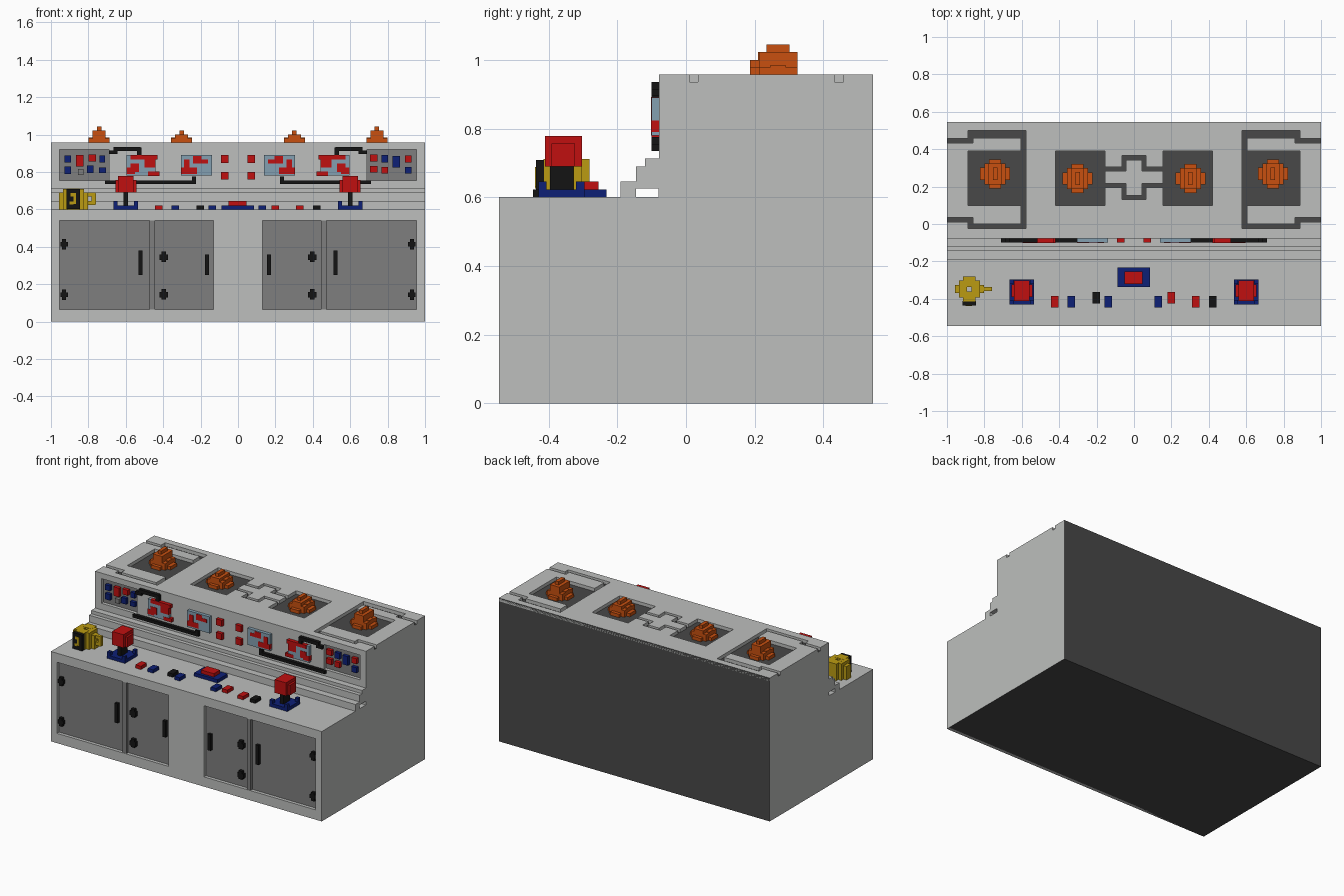
import bpy, bmesh

COL = {
    "light_grey": (0.51, 0.52, 0.51), "door_grey": (0.21, 0.21, 0.21),
    "dark_grey": (0.065, 0.065, 0.065), "black": (0.007, 0.007, 0.007),
    "red": (0.53, 0.005, 0.005), "blue": (0.004, 0.014, 0.18),
    "yellow": (0.50, 0.33, 0.006), "orange": (0.58, 0.08, 0.005),
    "screen_blue": (0.23, 0.35, 0.44),
}
NAMES = list(COL)
MATS = []
for n, c in COL.items():
    m = bpy.data.materials.new(n)
    m.diffuse_color = (*c, 1)
    MATS.append(m)
V = 0.022  # thickness of one layer


def finish(bm, name):
    me = bpy.data.meshes.new(name)
    bm.to_mesh(me)
    bm.free()
    for m in MATS:
        me.materials.append(m)
    ob = bpy.data.objects.new(name, me)
    bpy.context.collection.objects.link(ob)
    return ob


def face(bm, pts, mat):
    f = bm.faces.new([bm.verts.new(p) for p in pts])
    f.material_index = NAMES.index(mat)
    return f


def boxes(name, items):
    """items: (x0, x1, y0, y1, z0, z1, colour)"""
    bm = bmesh.new()
    for x0, x1, y0, y1, z0, z1, mat in items:
        r = bmesh.ops.create_cube(bm, size=1)
        for v in r["verts"]:
            v.co = ((x0 + x1) / 2 + v.co.x * (x1 - x0), (y0 + y1) / 2 + v.co.y * (y1 - y0),
                    (z0 + z1) / 2 + v.co.z * (z1 - z0))
            for f in v.link_faces:
                f.material_index = NAMES.index(mat)
    return finish(bm, name)


def mir(items):
    return items + [(-i[1], -i[0]) + tuple(i[2:]) for i in items]


def recessed_layer(name, rect, holes, place, floor_mat):
    """Raised sheet with rectangular recesses; place(u, v, height) gives the 3D point."""
    u0, u1, v0, v1 = rect
    us = sorted({u0, u1} | {h[i] for h in holes for i in (0, 1)})
    vs = sorted({v0, v1} | {h[i] for h in holes for i in (2, 3)})

    def height(i, j):
        if not (0 <= i < len(us) - 1 and 0 <= j < len(vs) - 1):
            return 0
        u, v = (us[i] + us[i + 1]) / 2, (vs[j] + vs[j + 1]) / 2
        return 0 if any(h[0] < u < h[1] and h[2] < v < h[3] for h in holes) else V

    bm = bmesh.new()
    for i in range(len(us) - 1):
        for j in range(len(vs) - 1):
            a, b, c, d = us[i], us[i + 1], vs[j], vs[j + 1]
            h = height(i, j)
            face(bm, [place(a, c, h), place(b, c, h), place(b, d, h), place(a, d, h)],
                 "light_grey" if h else floor_mat)
            if h:
                for di, dj, p, q in ((-1, 0, (a, d), (a, c)), (1, 0, (b, c), (b, d)),
                                     (0, -1, (a, c), (b, c)), (0, 1, (b, d), (a, d))):
                    if height(i + di, j + dj) == 0:
                        face(bm, [place(*p, 0), place(*q, 0), place(*q, h), place(*p, h)], "light_grey")
    bmesh.ops.remove_doubles(bm, verts=bm.verts, dist=1e-5)
    bmesh.ops.dissolve_limit(bm, angle_limit=0.01, verts=bm.verts, edges=bm.edges, delimit={'MATERIAL'})
    return finish(bm, name)


# cabinet core: extruded side profile, open where a recessed layer covers it
prof = [(-0.523, 0), (0.545, 0), (0.545, 0.935), (-0.056, 0.935), (-0.056, 0.712), (-0.12, 0.712),
        (-0.12, 0.69), (-0.145, 0.69), (-0.145, 0.625), (-0.08, 0.625), (-0.08, 0.6), (-0.523, 0.6)]
bm = bmesh.new()
for s in (-1, 1):
    face(bm, [(s, y, z) for y, z in (prof if s > 0 else prof[::-1])], "light_grey")
for k, (p, q) in enumerate(zip(prof, prof[1:] + prof[:1])):
    if k in (0, 1, 2, 3, 11):
        continue
    face(bm, [(-1, *p), (-1, *q), (1, *q), (1, *p)], "light_grey")
# underside and back, each with a dark inset panel
for pts in ([(-1, -0.545, 0), (-1, 0.545, 0), (1, 0.545, 0), (1, -0.545, 0)],
            [(1, 0.545, 0), (-1, 0.545, 0), (-1, 0.545, 0.957), (1, 0.545, 0.957)]):
    f = face(bm, pts, "light_grey")
    bmesh.ops.inset_region(bm, faces=[f], thickness=V, use_boundary=True)
    f.material_index = NAMES.index("dark_grey")
finish(bm, "cabinet_core")
boxes("deck_step", [(-1, 1, -0.19, -0.145, 0.6, 0.645, "light_grey")])

# roof with beacon pits and channel grooves
roof = mir([
    (0.604, 0.888, 0.10, 0.39), (0.155, 0.42, 0.10, 0.39),
    (0.578, 0.604, -0.025, 0.50), (0.578, 0.888, 0.46, 0.50), (0.862, 1, 0.433, 0.458),
    (0.862, 0.888, 0.433, 0.50), (0.578, 0.888, -0.025, 0.0), (0.862, 0.888, -0.025, 0.035),
    (0.862, 1, 0.01, 0.035),
    (0.042, 0.155, 0.283, 0.305), (0.042, 0.065, 0.283, 0.365), (0, 0.065, 0.343, 0.365),
    (0.042, 0.155, 0.195, 0.217), (0.042, 0.065, 0.13, 0.217), (0, 0.065, 0.13, 0.152)])
recessed_layer("roof", (-1, 1, -0.078, 0.545), roof, lambda u, v, h: (u, v, 0.935 + h), "dark_grey")
# front with door recesses
recessed_layer("cabinet_front", (-1, 1, 0, 0.6), mir([(0.13, 0.955, 0.065, 0.54)]),
               lambda u, v, h: (u, -0.523 - h, v), "door_grey")
# upright instrument panel
recessed_layer("instrument_panel", (-1, 1, 0.712, 0.957), mir([(0.69, 0.955, 0.755, 0.92)]),
               lambda u, v, h: (u, -0.056 - h, v), "door_grey")

# door posts, handles and hinges
yf, yb = -0.543, -0.523
boxes("door_posts", mir([(0.445, 0.472, yf, yb, 0.065, 0.54, "door_grey")]))
boxes("door_handles", mir([(0.51, 0.532, yf, yb, 0.25, 0.38, "black"),
                           (0.155, 0.177, yf, yb, 0.25, 0.358, "black")]))
hinges = []
for z in (0.145, 0.415):
    hinges += [(0.92, 0.942, yf, yb, z - 0.028, z + 0.028, "black"),
               (0.91, 0.95, yf, yb, z - 0.012, z + 0.012, "black")]
for z in (0.147, 0.348):
    hinges += [(0.385, 0.41, yf, yb, z - 0.028, z + 0.028, "black"),
               (0.375, 0.42, yf, yb, z - 0.018, z + 0.012, "black")]
boxes("door_hinges", mir(hinges))

# side button banks inside the panel recesses
bank = []
for x, z, w, h, c in [(-0.91, 0.87, .036, .036, "blue"), (-0.845, 0.86, .04, .06, "red"),
                      (-0.78, 0.875, .04, .036, "red"), (-0.725, 0.87, .03, .036, "blue"),
                      (-0.91, 0.81, .036, .04, "blue"), (-0.79, 0.815, .036, .04, "blue"),
                      (-0.725, 0.81, .036, .03, "blue"), (-0.84, 0.80, .03, .03, "door_grey"),
                      (0.725, 0.875, .04, .036, "red"), (0.725, 0.815, .04, .036, "red"),
                      (0.785, 0.87, .036, .04, "blue"), (0.785, 0.81, .036, .036, "red"),
                      (0.845, 0.855, .04, .06, "blue"), (0.91, 0.87, .036, .036, "red"),
                      (0.91, 0.81, .036, .036, "blue")]:
    bank.append((x - w / 2, x + w / 2, -0.078, -0.056, z - h / 2, z + h / 2, c))
boxes("side_button_banks", bank)
boxes("centre_panel_buttons", mir([(0.05, 0.092, -0.1, -0.078, z - .021, z + .021, "red")
                                   for z in (0.78, 0.87)]))

# screens with abstract red blocks
Y0, Y1 = -0.1, -0.078
screens = mir([(0.44, 0.595, Y0, Y1, 0.78, 0.89, "screen_blue"),
               (0.14, 0.305, Y0, Y1, 0.78, 0.89, "screen_blue")])
P = Y0 - 0.002
screens += mir([(0.43, 0.575, P, Y1, 0.868, 0.891, "red"), (0.42, 0.48, P, Y1, 0.779, 0.802, "red"),
                (0.44, 0.50, P, Y1, 0.824, 0.868, "red"), (0.53, 0.575, P, Y1, 0.80, 0.846, "red"),
                (0.55, 0.596, P, Y1, 0.79, 0.824, "red"),
                (0.195, 0.24, P, Y1, 0.846, 0.885, "red"), (0.22, 0.305, P, Y1, 0.79, 0.824, "red"),
                (0.26, 0.29, P, Y1, 0.824, 0.868, "red"), (0.16, 0.20, P, Y1, 0.846, 0.868, "red")])
boxes("screens", screens)
# black cables around the screens
boxes("panel_cables", mir([(0.645, 0.69, Y0, Y1, 0.895, 0.915, "black"), (0.645, 0.665, Y0, Y1, 0.895, 0.935, "black"),
                           (0.52, 0.65, Y0, Y1, 0.912, 0.935, "black"), (0.515, 0.54, Y0, Y1, 0.89, 0.93, "black"),
                           (0.23, 0.71, Y0, Y1, 0.735, 0.755, "black"), (0.225, 0.247, Y0, Y1, 0.735, 0.775, "black")]))

# joysticks
joy = []
x, y = 0.6, -0.363
joy.append((x - .066, x + .066, y - .067, y + .067, 0.6, 0.622, "blue"))
for sx in (-1, 1):
    for sy in (-1, 1):
        cx, cy = x + sx * .055, y + sy * .055
        joy.append((cx - .011, cx + .011, cy - .012, cy + .012, 0.622, 0.645, "blue"))
joy += [(x - .013, x + .013, y - .033, y + .035, 0.622, 0.69, "black"),
        (x - .042, x + .042, y - .048, y + .06, 0.69, 0.778, "red"),
        (x - .056, x + .056, y - .028, y + .04, 0.69, 0.757, "red")]
boxes("joysticks", mir(joy))

# deck buttons
deck = [(-0.088, 0.086, -0.338, -0.232, 0.6, 0.622, "blue"), (-0.05, 0.045, -0.32, -0.255, 0.622, 0.645, "red")]
for x, y, c in [(-0.425, -0.415, "red"), (-0.335, -0.415, "blue"), (-0.203, -0.395, "black"),
                (-0.138, -0.415, "blue"), (0.13, -0.415, "blue"), (0.2, -0.395, "red"),
                (0.33, -0.415, "red"), (0.42, -0.415, "black")]:
    deck.append((x - .02, x + .02, y - .031, y + .031, 0.6, 0.622, c))
boxes("deck_buttons", deck)

# yellow mug: hollow ring of blocks, loop handle, black badge plate
cx, cy = -0.88, -0.348
mug = []
for s in (-1, 1):
    a, b = sorted((cx + s * .012, cx + s * .056))
    mug.append((a, b, cy - .045, cy + .045, 0.6, 0.71, "yellow"))
    a, b = sorted((cx + s * .056, cx + s * .078))
    mug.append((a, b, cy - .022, cy + .022, 0.6, 0.69, "yellow"))
    a, b = sorted((cy + s * .012, cy + s * .067))
    mug.append((cx - .033, cx + .033, a, b, 0.6, 0.711, "yellow"))
mug += [(-0.804, -0.762, cy - .011, cy + .011, 0.668, 0.69, "yellow"),
        (-0.804, -0.762, cy - .011, cy + .011, 0.624, 0.646, "yellow"),
        (-0.782, -0.760, cy - .011, cy + .011, 0.630, 0.686, "yellow"),
        (-0.918, -0.845, -0.437, -0.413, 0.602, 0.709, "black"),
        (-0.895, -0.865, -0.439, -0.42, 0.67, 0.688, "yellow"),
        (-0.88, -0.865, -0.439, -0.42, 0.63, 0.67, "yellow"),
        (-0.9, -0.88, -0.439, -0.42, 0.625, 0.642, "yellow")]
boxes("mug", mug)

# stepped warning beacons
beacons = []
for x, y, tall in ((0.743, 0.268, 0.022), (0.302, 0.243, 0)):
    for rx, ry, z0, z1 in ((.08, .033, 0.935, 0.957), (.056, .056, 0.935, 0.979), (.033, .078, 0.935, 0.957),
                           (.034, .056, 0.979, 1.0 + tall), (.056, .022, 0.979, 0.985),
                           (.012, .034, 1.0 + tall, 1.022 + tall)):
        beacons.append((x - rx, x + rx, y - ry, y + ry, z0, z1, "orange"))
boxes("beacons", mir(beacons))
